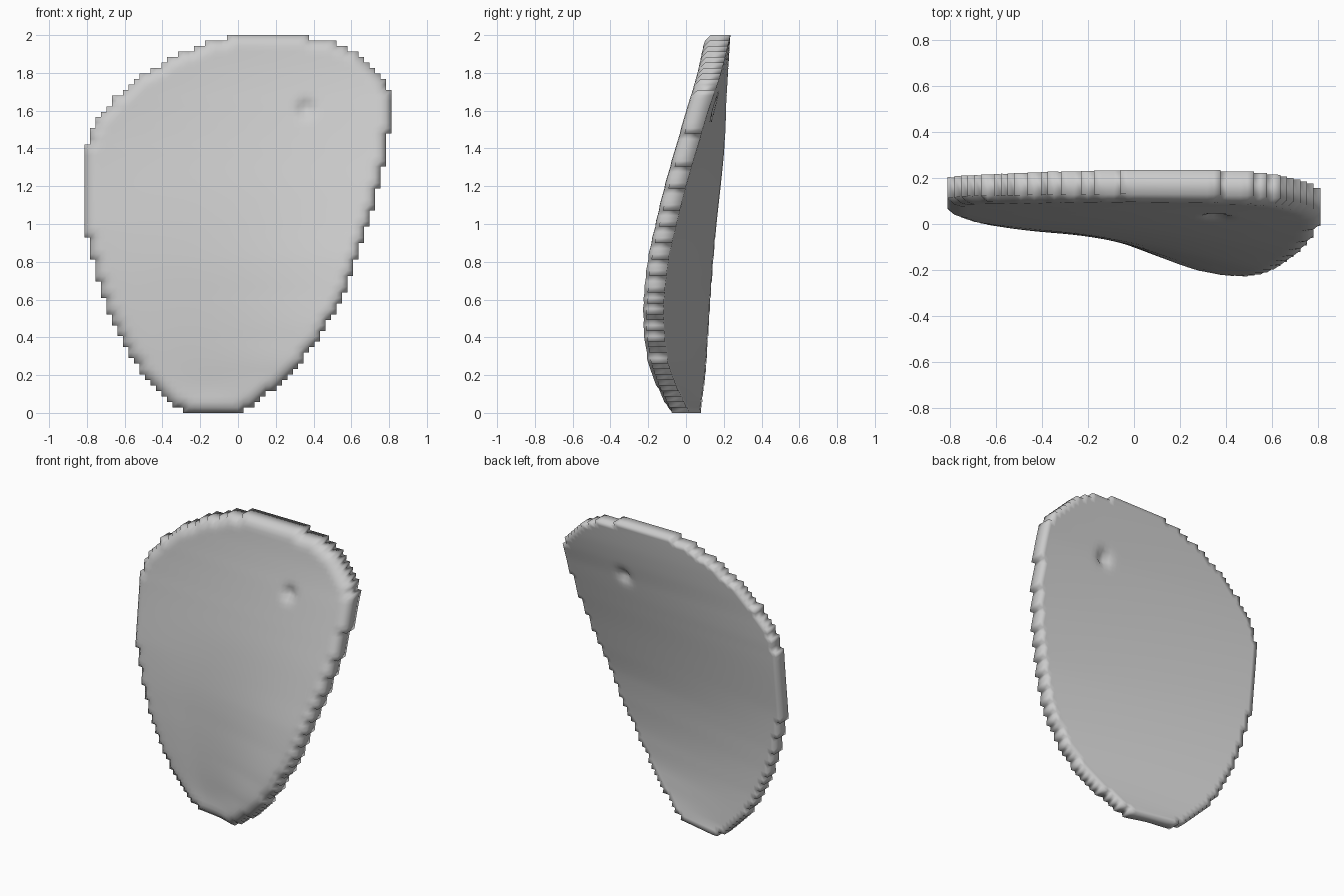
import bpy, bmesh, math

if "Cube" in bpy.data.objects:
    bpy.data.objects.remove(bpy.data.objects["Cube"])

ROWS, COLS = 69, 56
CELL = 2.0 / ROWS
X0 = -COLS * CELL / 2
THICK = 0.12

# Outline (z, x) and front-surface depth (z, y) along the left and right edges
LEFT_X = [(0, -.255), (.06, -.38), (.2, -.50), (.36, -.605), (.55, -.69), (.72, -.75), (.94, -.80),
          (1, -.81), (1.40, -.81), (1.52, -.765), (1.66, -.665), (1.79, -.50), (1.90, -.31),
          (1.955, -.18), (1.985, -.07), (2, -.06)]
RIGHT_X = [(0, .02), (.06, .11), (.2, .27), (.39, .43), (.635, .56), (.87, .648), (1.1, .715),
           (1.34, .775), (1.5, .80), (1.70, .81), (1.825, .72), (1.91, .62), (1.955, .53),
           (1.985, .38), (2, .37)]
LEFT_Y = [(0, -.04), (.22, -.015), (.6, .01), (.95, .037), (1.43, .085), (1.8, .095), (2, .10)]
RIGHT_Y = [(0, -.105), (.15, -.175), (.3, -.222), (.5, -.24), (.8, -.215), (1, -.17), (1.2, -.12),
           (1.4, -.062), (1.6, -.002), (1.8, .058), (2, .10)]
# How far the middle of the front is set back between its two edges
DISH = [(0, .01), (.15, .038), (.45, .045), (.8, .03), (1.2, .008), (1.6, 0), (2, 0)]


def linear(pts, z):
    for (z0, a), (z1, b) in zip(pts, pts[1:]):
        if z <= z1:
            return a + (b - a) * (z - z0) / (z1 - z0)
    return pts[-1][1]


def smooth(pts, z):
    """Cubic interpolation through the points."""
    n = len(pts)

    def slope(i):
        (za, a), (zb, b) = pts[max(i - 1, 0)], pts[min(i + 1, n - 1)]
        return (b - a) / (zb - za)
    for i in range(n - 1):
        (z0, a), (z1, b) = pts[i], pts[i + 1]
        if z <= z1 or i == n - 2:
            h = z1 - z0
            t = (z - z0) / h
            return ((2*t**3 - 3*t**2 + 1) * a + (t**3 - 2*t**2 + t) * h * slope(i)
                    + (3*t**2 - 2*t**3) * b + (t**3 - t**2) * h * slope(i + 1))


def blob(x, z, cx, cz, r):
    return math.exp(-((x - cx) ** 2 + (z - cz) ** 2) / r ** 2)


def across(x, z):
    xl, xr = linear(LEFT_X, z), linear(RIGHT_X, z)
    return min(max((x - xl) / (xr - xl), 0), 1)


def ruled(x, z):
    t = across(x, z)
    return smooth(LEFT_Y, z) * (1 - t) + smooth(RIGHT_Y, z) * t


# Stepped flat sheet: whole grid cells inside the outline
bm = bmesh.new()
grid = {}


def vert(i, j):
    if (i, j) not in grid:
        grid[i, j] = bm.verts.new((X0 + i * CELL, 0, j * CELL))
    return grid[i, j]


for j in range(ROWS):
    z = (j + 0.5) * CELL
    first = round((linear(LEFT_X, z) - X0) / CELL)
    last = round((linear(RIGHT_X, z) - X0) / CELL)
    for i in range(max(first, 0), min(last, COLS)):
        bm.faces.new([vert(i, j), vert(i + 1, j), vert(i + 1, j + 1), vert(i, j + 1)])

# Thicken into front and back skins: rounded front rim, dimple pinched from both sides
front = list(bm.verts)
rim = {v for v in front if v.is_boundary}
second = {e.other_vert(v) for v in rim for e in v.link_edges} - rim
drop = {v: 0.03 if v in rim else 0.006 if v in second else 0 for v in front}
ext = bmesh.ops.extrude_face_region(bm, geom=list(bm.faces), use_keep_orig=True)
back = [g for g in ext["geom"] if isinstance(g, bmesh.types.BMVert)]
for v in front:
    x, z = v.co.x, v.co.z
    dish = smooth(DISH, z) * math.sin(math.pi * across(x, z)) ** 2
    v.co.y = ruled(x, z) + dish + drop[v] + 0.04 * blob(x, z, .36, 1.61, .038)
for v in back:
    x, z = v.co.x, v.co.z
    thick = THICK + 0.015 * max(0, (z - 1.6) / 0.4)
    v.co.y = ruled(x, z) + thick - 0.04 * blob(x, z, .36, 1.61, .038)
bmesh.ops.recalc_face_normals(bm, faces=bm.faces)

# Fully smooth shading gives the rim its soft rounded look
for f in bm.faces:
    f.smooth = True
mesh = bpy.data.meshes.new("curved_plate")
bm.to_mesh(mesh)
bm.free()
plate = bpy.data.objects.new("curved_plate", mesh)
bpy.context.collection.objects.link(plate)
